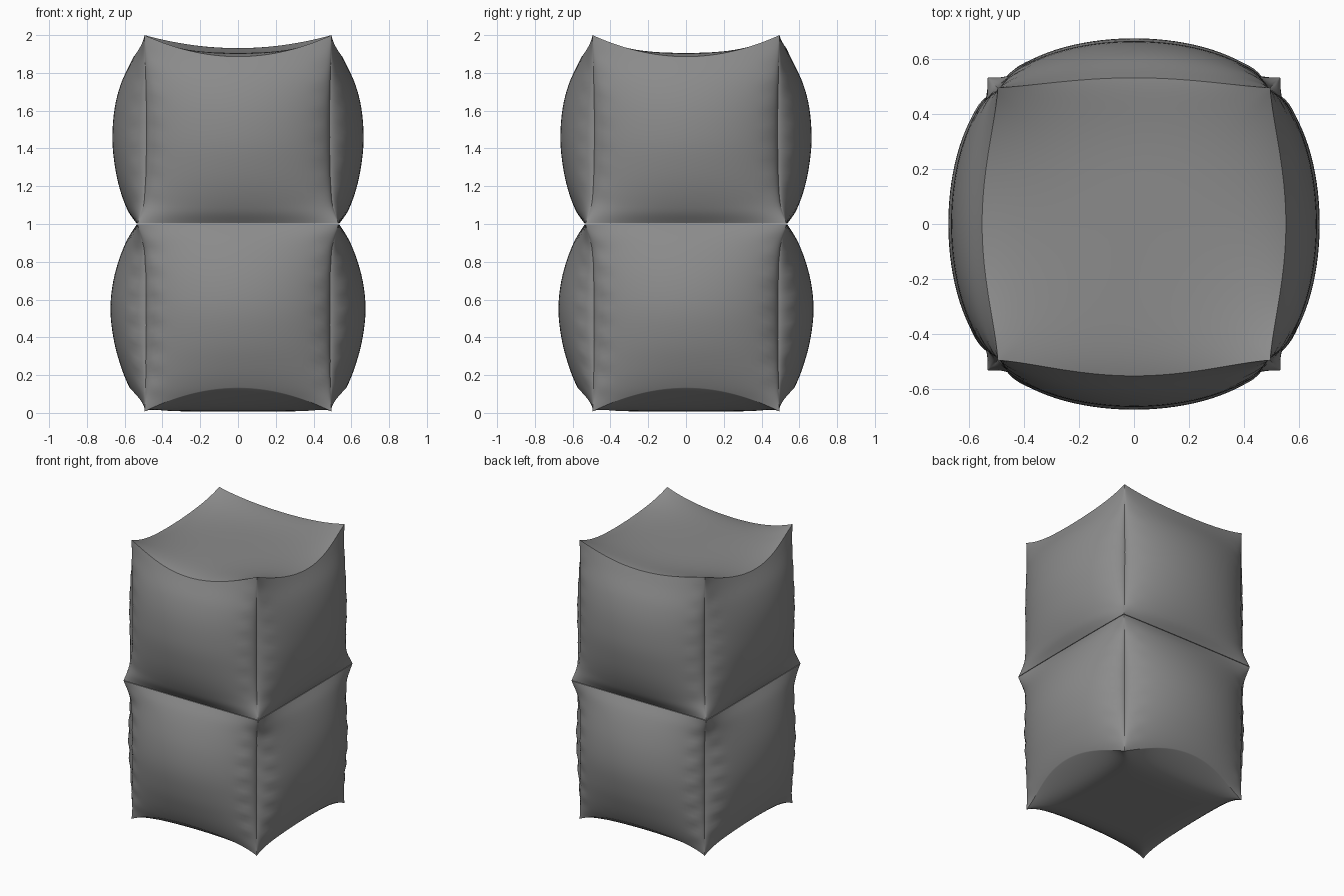
import bpy, bmesh, math

if "Cube" in bpy.data.objects:
    bpy.data.objects.remove(bpy.data.objects["Cube"])

grey = bpy.data.materials.new("warm grey fabric")
grey.diffuse_color = (0.26, 0.26, 0.26, 1)
grey.use_nodes = True
grey.node_tree.nodes["Principled BSDF"].inputs["Base Color"].default_value = grey.diffuse_color

# Half widths by height: middle of each side, and vertical corner seams
SIDE = {
    "lower": [(0, .48), (.13, .572), (.3, .637), (.45, .668), (.57, .675), (.7, .66),
              (.82, .627), (.92, .585), (1, .535)],
    "upper": [(1, .535), (1.07, .583), (1.2, .63), (1.35, .658), (1.47, .665), (1.62, .652),
              (1.75, .617), (1.88, .555), (2, .5)],
}
SEAM = {
    "lower": [(0, .495), (.1, .49), (.5, .487), (.85, .495), (1, .532)],
    "upper": [(1, .532), (1.12, .497), (1.5, .485), (1.9, .492), (2, .495)],
}


def sample(points, z):
    """Smooth (Catmull-Rom style) lookup in a height profile."""
    z = min(max(z, points[0][0]), points[-1][0])
    n = len(points)

    def slope(i):
        a, b = points[max(i - 1, 0)], points[min(i + 1, n - 1)]
        return (b[1] - a[1]) / (b[0] - a[0])

    for i in range(n - 1):
        (z0, w0), (z1, w1) = points[i], points[i + 1]
        if z <= z1:
            h = z1 - z0
            t = (z - z0) / h
            return (w0 * (2 * t**3 - 3 * t**2 + 1) + w1 * (3 * t**2 - 2 * t**3)
                    + h * slope(i) * (t**3 - 2 * t**2 + t) + h * slope(i + 1) * (t**3 - t**2))
    return points[-1][1]


def bottom_height(kind, x, y):
    if kind == "upper":
        return 1.002
    big, small = max(abs(x), abs(y)), min(abs(x), abs(y))
    return 0.008 + 0.125 * (1 - small**2) * big**10   # arched lower edges, flat base


def top_height(kind, x, y):
    if kind == "lower":
        return 0.998
    big, small = max(abs(x), abs(y)), min(abs(x), abs(y))
    sag = 0.094 * (1 - (x * y)**2) + 0.02 * (1 - small**2) * big**10
    lift = 0.045 * max(y, 0)**4 * (1 - x * x)         # rear edge sits higher
    return 2 - sag + lift


def cushion(name, kind, pucker):
    bm = bmesh.new()
    bmesh.ops.create_cube(bm, size=2)
    bmesh.ops.subdivide_edges(bm, edges=bm.edges[:], cuts=39, use_grid_fill=True)
    for v in bm.verts:
        # crowd the grid towards the seams
        x, y, t = (math.sin(c * math.pi / 2) for c in v.co)
        z0, z1 = bottom_height(kind, x, y), top_height(kind, x, y)
        z = z0 + (z1 - z0) * (t + 1) / 2
        seam, side = sample(SEAM[kind], z), sample(SIDE[kind], z)

        def push(a, b):
            bulge = (side - seam) * max(1 - b * b, 0)**0.6 * a * a
            # small gathers beside the vertical seams
            band = math.exp(-((abs(b) - 0.9) / 0.08)**2) * (1 - t * t) * abs(a)**8
            return a * (seam + bulge + pucker * band * math.sin(48 * z + 3 * a + 2 * b))

        v.co = (push(x, y), push(y, x), z)
    bmesh.ops.recalc_face_normals(bm, faces=bm.faces[:])
    mesh = bpy.data.meshes.new(name)
    bm.to_mesh(mesh)
    bm.free()
    mesh.materials.append(grey)
    obj = bpy.data.objects.new(name, mesh)
    bpy.context.collection.objects.link(obj)
    bpy.ops.object.select_all(action='DESELECT')
    obj.select_set(True)
    bpy.context.view_layer.objects.active = obj
    bpy.ops.object.shade_smooth_by_angle(angle=math.radians(40))
    return obj


# Two inflated cube cushions stacked on each other
cushion("lower_cushion", "lower", 0.006)
cushion("upper_cushion", "upper", 0.003)
